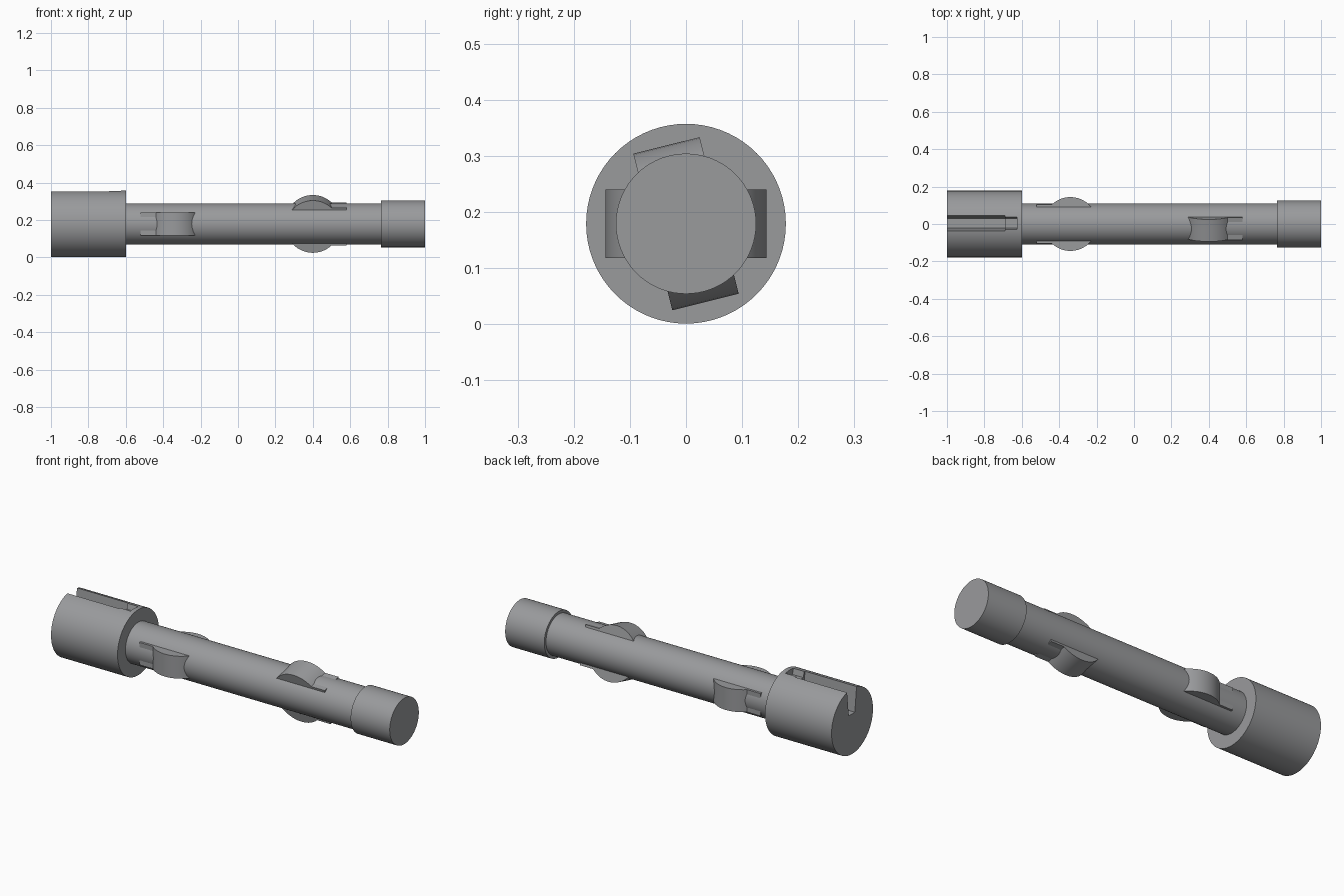
import bpy, bmesh, math
from mathutils import Matrix

if "Cube" in bpy.data.objects:
    bpy.data.objects.remove(bpy.data.objects["Cube"])

AXIS_Z = 0.179
steel = bpy.data.materials.new("grey_steel")
steel.diffuse_color = (0.32, 0.325, 0.335, 1)
steel.use_nodes = True
steel.node_tree.nodes["Principled BSDF"].inputs["Base Color"].default_value = steel.diffuse_color


def finish(name, bm):
    bmesh.ops.recalc_face_normals(bm, faces=bm.faces[:])
    me = bpy.data.meshes.new(name)
    bm.to_mesh(me)
    bm.free()
    ob = bpy.data.objects.new(name, me)
    bpy.context.collection.objects.link(ob)
    me.materials.append(steel)
    return ob


def smooth(ob):
    bpy.ops.object.select_all(action='DESELECT')
    bpy.context.view_layer.objects.active = ob
    ob.select_set(True)
    bpy.ops.object.shade_smooth_by_angle(angle=math.radians(35))


def rod(name, x0, x1, radius):
    """Cylinder along x."""
    bm = bmesh.new()
    m = Matrix.Translation(((x0 + x1) / 2, 0, AXIS_Z)) @ Matrix.Rotation(math.pi / 2, 4, 'Y')
    bmesh.ops.create_cone(bm, cap_ends=True, segments=72, radius1=radius,
                          radius2=radius, depth=x1 - x0, matrix=m)
    return finish(name, bm)


def prism(name, outline, direction, matrix):
    """Extrude a closed outline and place it."""
    bm = bmesh.new()
    face = bm.faces.new([bm.verts.new(p) for p in outline])
    ext = bmesh.ops.extrude_face_region(bm, geom=[face])
    verts = [v for v in ext["geom"] if isinstance(v, bmesh.types.BMVert)]
    bmesh.ops.translate(bm, verts=verts, vec=direction)
    bmesh.ops.transform(bm, matrix=matrix, verts=bm.verts[:])
    return finish(name, bm)


# main rod and end cap
smooth(rod("shaft", -0.62, 0.78, 0.11))
smooth(rod("end_cap", 0.765, 1.0, 0.125))

# large head with a tapered slot along its top, stepped at the inner end
head = rod("head", -1.0, -0.6, 0.178)
for name, x0, x1, depth in (("slot_cutter", -1.05, -0.69, 0.04),
                            ("step_cutter", -1.04, -0.625, 0.145)):
    outline = [(x0, -0.042, 0.22), (x0, 0.05, 0.22), (x0, 0.03, depth), (x0, -0.022, depth)]
    cutter = prism(name, outline, (x1 - x0, 0, 0), Matrix.Translation((0, 0, AXIS_Z)))
    cutter.hide_render = True
    cutter.hide_set(True)
    mod = head.modifiers.new(name, 'BOOLEAN')
    mod.operation = 'DIFFERENCE'
    mod.object = cutter
    mod.solver = 'EXACT'
smooth(head)


# flat round lobes through the shaft, each with a short bar on one side
def lobe(name, x, side, roll):
    r, h, reach = 0.144, 0.104, 0.18
    start = math.asin(h / r)
    n = 40
    outline = []
    for i in range(n + 1):
        a = start + (2 * math.pi - 2 * start) * i / n
        outline.append((side * r * math.cos(a), r * math.sin(a), -0.061))
    outline += [(side * reach, -h, -0.061), (side * reach, h, -0.061)]
    m = Matrix.Translation((x, 0, AXIS_Z)) @ Matrix.Rotation(roll, 4, 'X')
    smooth(prism(name, outline, (0, 0, 0.122), m))


lobe("side_lobe", -0.34, -1, 0)
lobe("upright_lobe", 0.4, 1, math.radians(90 + 14))
